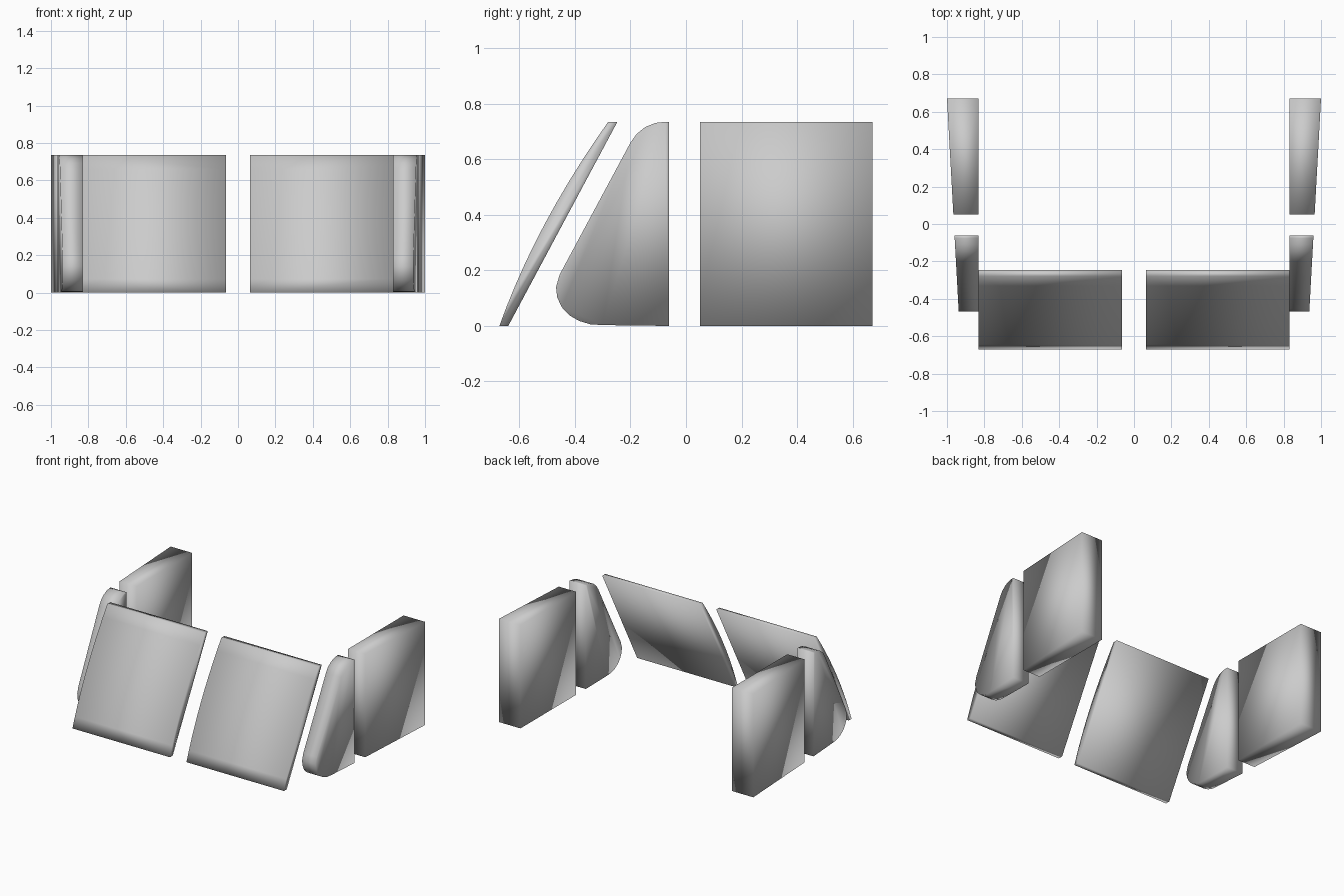
import bpy, bmesh

if "Cube" in bpy.data.objects:
    bpy.data.objects.remove(bpy.data.objects["Cube"])


def outer_x(y):
    return 0.963 + 0.055 * y


def panel(name, profile, x_in, x_out, side):
    """Extrude a (y, z) profile between two x functions; side mirrors it."""
    bm = bmesh.new()
    inner = [bm.verts.new((side * x_in(y), y, z)) for y, z in profile]
    outer = [bm.verts.new((side * x_out(y), y, z)) for y, z in profile]
    bm.faces.new(inner)
    bm.faces.new(outer[::-1])
    n = len(profile)
    for i in range(n):
        j = (i + 1) % n
        bm.faces.new((inner[i], outer[i], outer[j], inner[j]))
    bmesh.ops.recalc_face_normals(bm, faces=bm.faces)
    for f in bm.faces:
        f.smooth = True
    mesh = bpy.data.meshes.new(name)
    bm.to_mesh(mesh)
    bm.free()
    obj = bpy.data.objects.new(name, mesh)
    bpy.context.collection.objects.link(obj)


H = 0.735

# Windscreen: bowed outer face, flat inner face
steps = 10
windscreen = [(-0.672 + 0.392 * t - 0.13 * t * (1 - t), H * t)
              for t in (i / steps for i in range(steps + 1))]
windscreen += [(-0.247, H), (-0.64, 0)]

# Front side window: sloped front with rounded corners
front_window = [(-0.062, 0), (-0.30, 0.003), (-0.345, 0.006), (-0.385, 0.018),
                (-0.42, 0.038), (-0.447, 0.067), (-0.464, 0.103),
                (-0.468, 0.14), (-0.455, 0.185), (-0.20, 0.66),
                (-0.178, 0.691), (-0.147, 0.716), (-0.11, 0.731),
                (-0.075, H), (-0.062, H)]

# Rear side window: plain rectangle
rear_window = [(0.05, 0), (0.672, 0), (0.672, H), (0.05, H)]

for side, tag in ((-1, "left"), (1, "right")):
    panel("windscreen_" + tag, windscreen, lambda y: 0.065, lambda y: 0.832, side)
    panel("front_side_window_" + tag, front_window, lambda y: 0.832, outer_x, side)
    panel("rear_side_window_" + tag, rear_window, lambda y: 0.832, outer_x, side)
